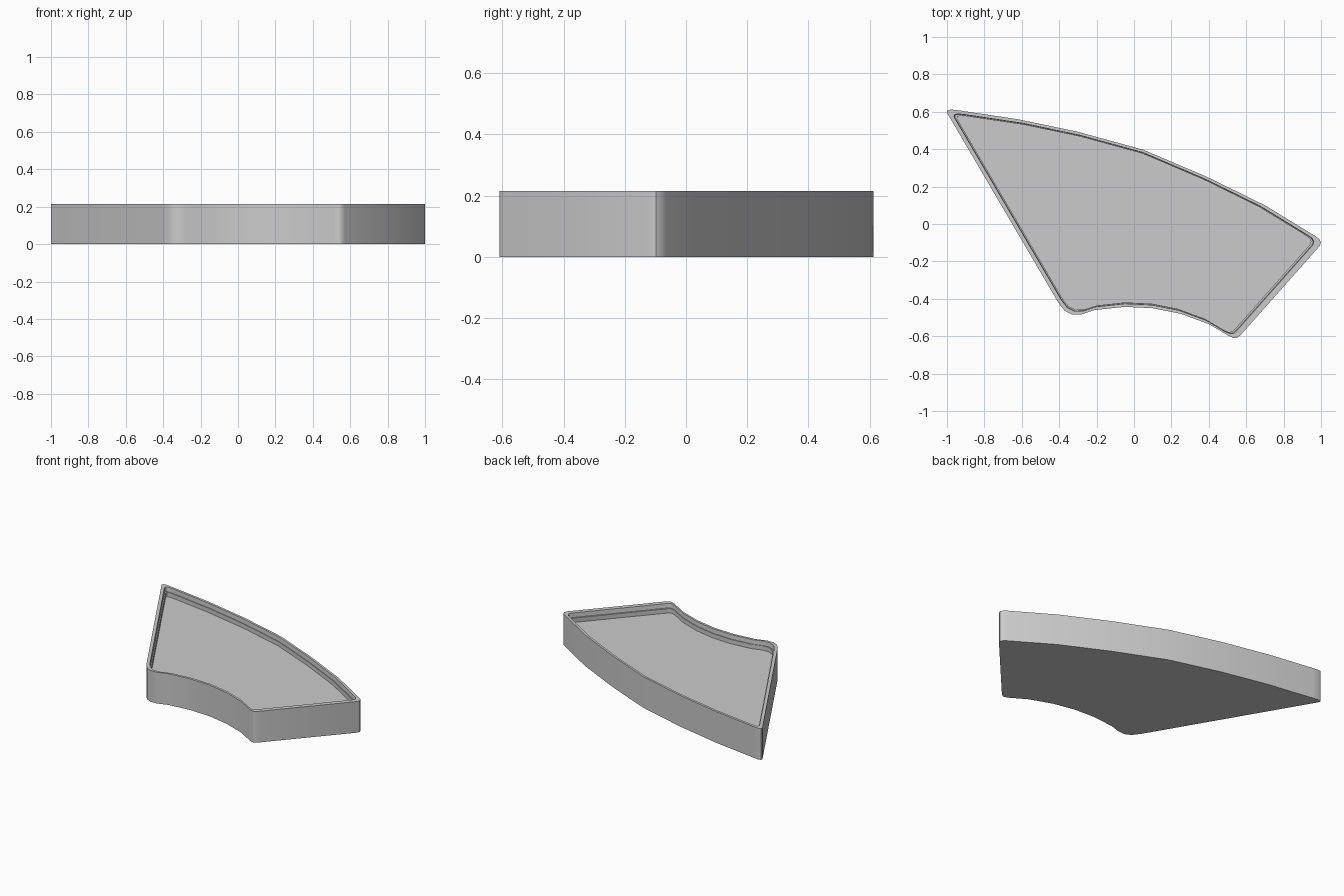
import bpy, bmesh

if "Cube" in bpy.data.objects:
    bpy.data.objects.remove(bpy.data.objects["Cube"])

# Plan outline of the curved wedge, clockwise from the far left tip
OUTLINE = [(-1.0, 0.595), (-0.997, 0.608), (-0.98, 0.612), (-0.94, 0.608),
           (-0.62, 0.56), (-0.30, 0.493), (0.05, 0.397), (0.39, 0.252), (0.70, 0.10),
           (0.97, -0.065), (0.99, -0.08), (1.0, -0.098), (0.993, -0.118),
           (0.57, -0.594), (0.553, -0.608), (0.535, -0.61), (0.51, -0.60),
           (0.40, -0.535), (0.25, -0.48), (0.10, -0.45), (-0.05, -0.443),
           (-0.21, -0.46), (-0.28, -0.483), (-0.33, -0.485), (-0.37, -0.465),
           (-0.405, -0.42)]
HEIGHT = 0.215

# Loops from the underside, up over the rim and down the stepped recess
LEVELS = [(1.0, 0.0), (1.0, HEIGHT), (0.962, HEIGHT),
          (0.958, HEIGHT - 0.03), (0.946, HEIGHT - 0.03), (0.946, HEIGHT - 0.06)]

bm = bmesh.new()
loops = [[bm.verts.new((x * s, y * s, z)) for x, y in OUTLINE] for s, z in LEVELS]
n = len(OUTLINE)
for a, b in zip(loops, loops[1:]):
    for i in range(n):
        j = (i + 1) % n
        bm.faces.new((a[i], a[j], b[j], b[i]))

# Base and recessed floor
bm.faces.new(loops[0])
bm.faces.new(loops[-1])
bmesh.ops.recalc_face_normals(bm, faces=bm.faces)

mesh = bpy.data.meshes.new("curved_tray")
bm.to_mesh(mesh)
bm.free()
tray = bpy.data.objects.new("curved_tray", mesh)
bpy.context.collection.objects.link(tray)
bpy.context.view_layer.objects.active = tray
tray.select_set(True)
bpy.ops.object.shade_smooth_by_angle(angle=0.6)
